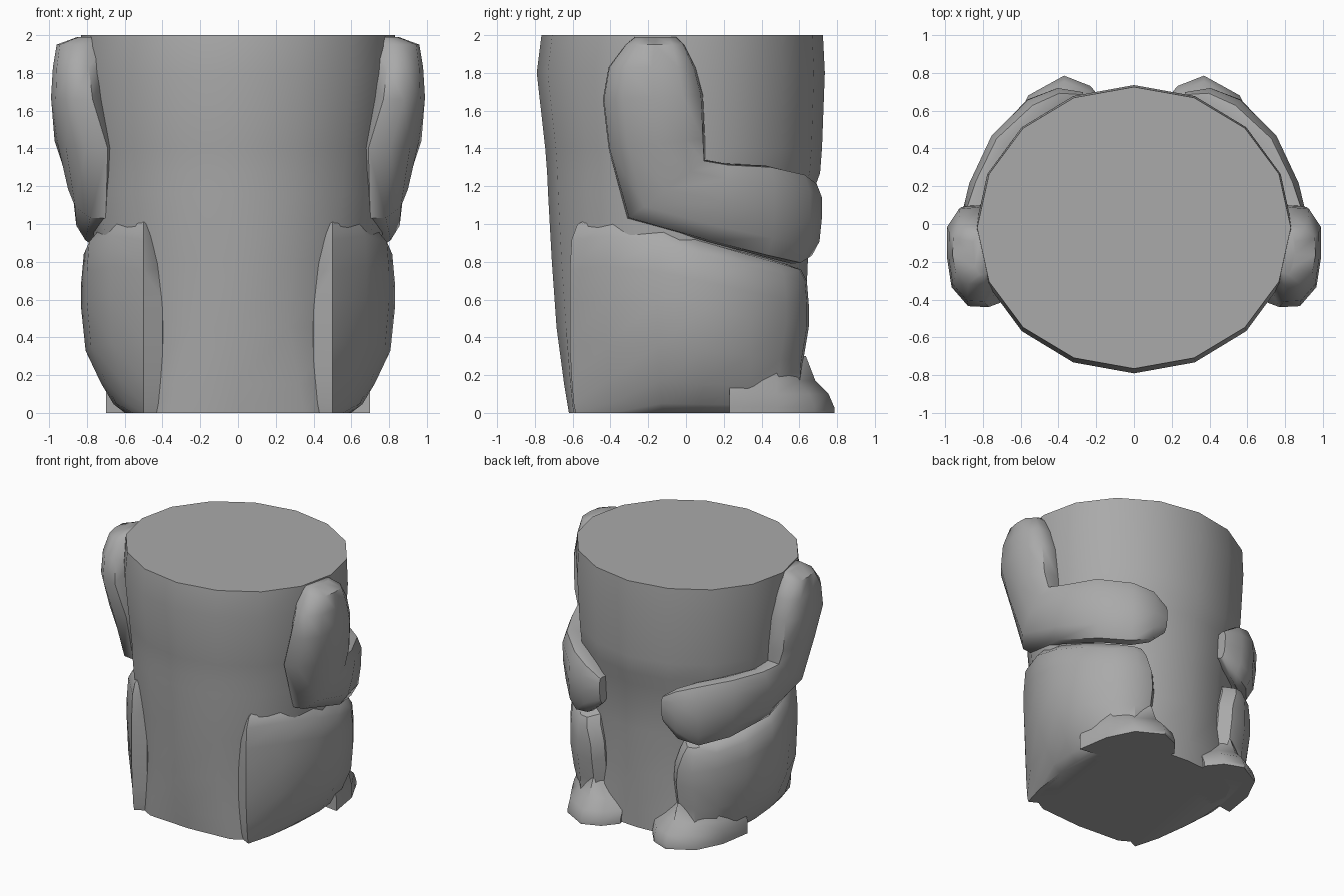
import bpy, bmesh, math
from mathutils import Vector

cube = bpy.data.objects.get("Cube")
if cube:
    bpy.data.objects.remove(cube, do_unlink=True)

grey = bpy.data.materials.new("plain_grey")
grey.use_nodes = True
grey.diffuse_color = (0.4, 0.4, 0.4, 1)
grey.node_tree.nodes["Principled BSDF"].inputs["Base Color"].default_value = (0.4, 0.4, 0.4, 1)


def loft(name, rings, angle=40):
    """Skin closed rings of equal length and cap both ends."""
    bm = bmesh.new()
    loops = [[bm.verts.new(p) for p in ring] for ring in rings]
    n = len(loops[0])
    for a, b in zip(loops, loops[1:]):
        for i in range(n):
            j = (i + 1) % n
            bm.faces.new((a[i], a[j], b[j], b[i]))
    bm.faces.new(loops[0][::-1])
    bm.faces.new(loops[-1])
    bmesh.ops.recalc_face_normals(bm, faces=bm.faces)
    mesh = bpy.data.meshes.new(name)
    bm.to_mesh(mesh)
    bm.free()
    mesh.materials.append(grey)
    obj = bpy.data.objects.new(name, mesh)
    bpy.context.collection.objects.link(obj)
    bpy.ops.object.select_all(action='DESELECT')
    obj.select_set(True)
    bpy.context.view_layer.objects.active = obj
    bpy.ops.object.shade_smooth_by_angle(angle=math.radians(angle))


def pair(name, rings, angle=40):
    """Build a part on both sides."""
    for side, s in (("left", 1), ("right", -1)):
        loft(f"{side}_{name}", [[(s * x, y, z) for x, y, z in r] for r in rings], angle)


def soft_power(value, power):
    return math.copysign(abs(value) ** power, value)


# Torso: z, half width, front y, back y, roundness (lower is squarer)
torso = [(0, .57, -.62, .60, .5), (.15, .62, -.645, .61, .68), (.45, .71, -.685, .63, 1),
         (.8, .75, -.71, .645, 1), (1.16, .785, -.73, .67, 1), (1.27, .795, -.735, .71, 1),
         (1.4, .81, -.745, .72, 1), (1.8, .84, -.79, .735, 1), (2, .83, -.765, .725, 1)]
rings = []
for z, w, front, back, power in torso:
    mid, half = (front + back) / 2, (back - front) / 2
    rings.append([(w * soft_power(math.cos(i * math.pi / 8), power),
                   mid + half * soft_power(math.sin(i * math.pi / 8), power), z) for i in range(16)])
loft("torso", rings)

# Leg: one plan outline, narrowed by height, under a sloping top
plan = [(.36, -.45), (.40, -.565), (.50, -.615), (.68, -.42), (.80, -.15), (.83, .1),
        (.77, .34), (.64, .53), (.50, .64), (.37, .65), (.30, .58), (.3, .3)]


def thigh_top(y):
    return 1.0 + .03 * (y + .6) / .29 if y < -.31 else 1.03 - .284 * (y + .31)


rings = []
for f, k, inner, tuck in [(0, .3, 0, .03), (.05, .48, 0, .02), (.17, .68, 0, .01), (.36, .93, 0, 0),
                          (.6, 1, 0, 0), (.76, 1, .01, 0), (.92, .96, .05, .01), (1, .74, .07, .04),
                          (1.04, .4, .07, .12)]:
    ring = []
    for x, y in plan:
        px = .5 + (x - .5) * k if x > .5 else min(x + inner, .5)
        py = y - math.copysign(tuck, y)
        py -= .03 * (.15 < f < .4) * (y > .5)
        ring.append((px, py, f * thigh_top(y)))
    rings.append(ring)
pair("leg", rings)

# Foot: flat sole flaring backwards, blending up into the leg
sole = [(.70, .23), (.66, .48), (.56, .68), (.37, .785), (.23, .73), (.14, .62), (.25, .3)]
rings = []
for z, dx, dy in [(0, 0, 0), (.03, 0, 0), (.10, .0, .03), (.17, .02, .10), (.30, .08, .15)]:
    rings.append([(x - dx * (x > .45) + 1.6 * dx * (x < .26), y - dy * (y > .5), z) for x, y in sole])
pair("foot", rings, 50)

# Arm: outer edge, inner edge, outward direction and thickness
arm = [((.79, -.27, 1.99), (.81, -.05, 1.99), (1, 0, 0), .05),
       ((.79, -.32, 1.95), (.82, -.01, 1.95), (1, 0, 0), .155),
       ((.79, -.41, 1.83), (.83, .05, 1.83), (1, 0, 0), .17),
       ((.77, -.44, 1.66), (.82, .09, 1.68), (1, 0, 0), .195),
       ((.69, -.41, 1.40), (.80, .10, 1.45), (1, 0, 0), .21),
       ((.70, -.31, 1.03), (.80, .10, 1.34), (1, .05, 0), .15),
       ((.75, .10, .91), (.78, .21, 1.32), (1, .3, 0), .11),
       ((.64, .40, .83), (.68, .42, 1.31), (.9, .6, 0), .105),
       ((.50, .56, .79), (.50, .58, 1.27), (.6, .8, 0), .11),
       ((.38, .62, .83), (.38, .645, 1.22), (.3, 1, 0), .09),
       ((.27, .64, .93), (.27, .66, 1.14), (0, 1, 0), .045)]
rings = []
for a, b, out, thick in arm:
    a, b, out = Vector(a), Vector(b), Vector(out).normalized()
    sink, out = out * -.11, out * thick
    rings.append([a.lerp(b, .3) + sink, a, a.lerp(b, .01) + out * .55, a.lerp(b, .2) + out * .95,
                  a.lerp(b, .5) + out, a.lerp(b, .8) + out * .92, a.lerp(b, .98) + out * .55,
                  b, b.lerp(a, .1) + sink])
pair("arm", rings, 50)
